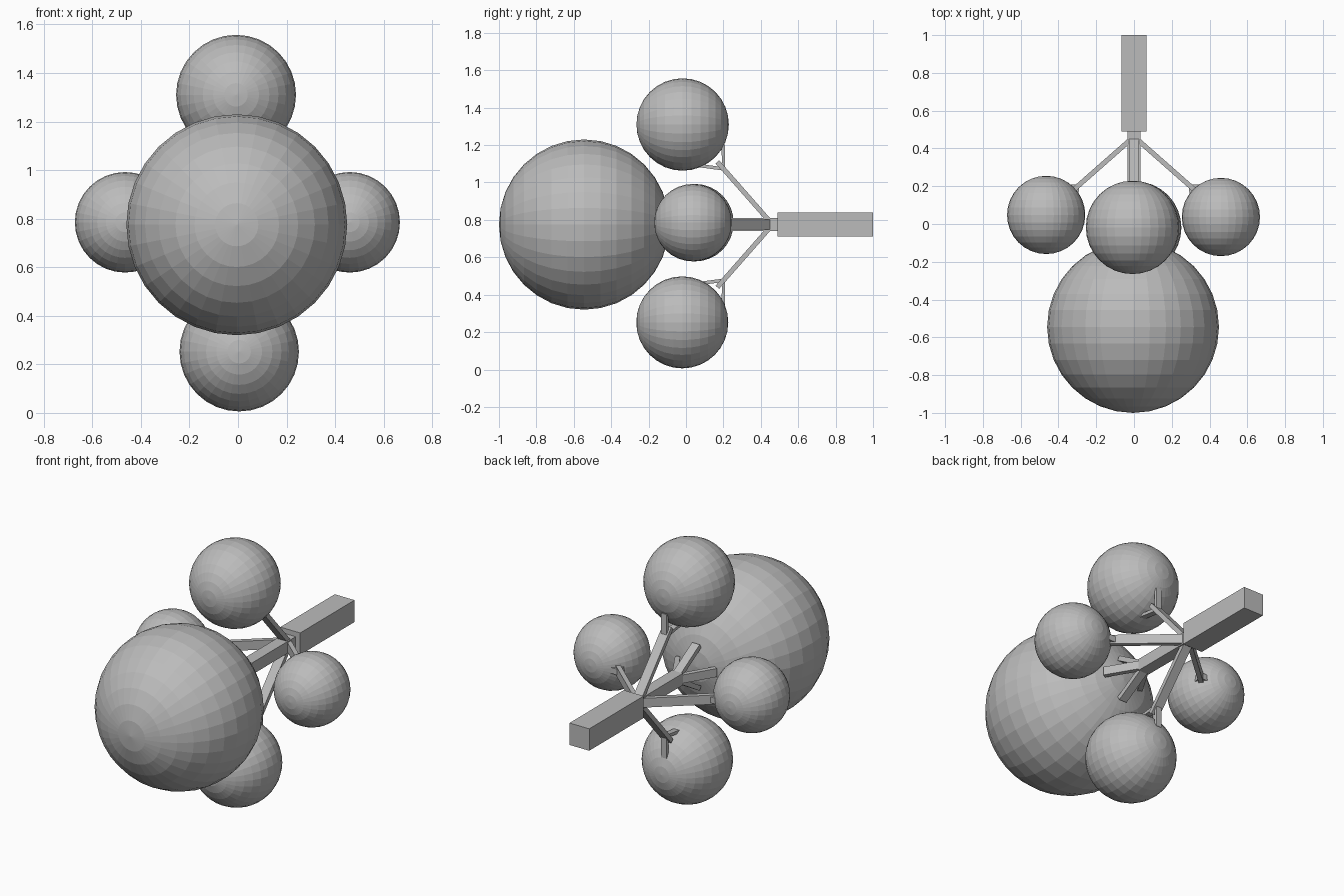
import bpy
from math import radians, sin, cos
from mathutils import Vector, Matrix

cube = bpy.data.objects.get("Cube")
if cube:
    bpy.data.objects.remove(cube)

grey = bpy.data.materials.new("plain_grey")
grey.use_nodes = True
grey.diffuse_color = (0.5, 0.5, 0.5, 1)
grey.node_tree.nodes["Principled BSDF"].inputs["Base Color"].default_value = (0.5, 0.5, 0.5, 1)

AXIS_Z = 0.775
FORWARD = Vector((0, -1, 0))


def finish(name):
    obj = bpy.context.object
    obj.name = name
    obj.data.materials.append(grey)
    return obj


def ball(name, centre, radius):
    """Flat-faced sphere with its poles along y."""
    bpy.ops.mesh.primitive_uv_sphere_add(segments=32, ring_count=16, radius=radius,
                                         location=centre, rotation=(radians(90), 0, 0))
    return finish(name)


def bar(name, start, end, width, thick, side):
    """Box from start to end; width runs along the side vector."""
    along = (end - start).normalized()
    third = along.cross(side).normalized()
    bpy.ops.mesh.primitive_cube_add(size=1)
    obj = finish(name)
    turn = Matrix((side, third, along)).transposed().to_4x4()
    obj.data.transform(Matrix.Diagonal((width, thick, (end - start).length, 1)))
    obj.data.transform(turn)
    obj.location = (start + end) / 2
    return obj


# Foliage
ball("foliage_main", (-0.005, -0.545, 0.775), 0.455)
ball("foliage_upper", (-0.008, -0.018, 1.31), 0.247)
ball("foliage_lower", (0.005, -0.02, 0.252), 0.246)
ball("foliage_right", (-0.465, 0.048, 0.785), 0.207)
ball("foliage_left", (0.46, 0.037, 0.785), 0.207)

# Trunk and central stem
X = Vector((1, 0, 0))
bar("trunk", Vector((0, 1, AXIS_Z)), Vector((0, 0.49, AXIS_Z)), 0.13, 0.13, X)
stem_end = Vector((0, 0.08, AXIS_Z))
bar("stem", Vector((0, 0.49, AXIS_Z)), stem_end, 0.07, 0.07, X)

# Four forked branches and the four twigs at the end of the stem
directions = {"upper": Vector((0, 0, 1)), "lower": Vector((0, 0, -1)),
              "left": Vector((1, 0, 0)), "right": Vector((-1, 0, 0))}
for label, out in directions.items():
    side = FORWARD.cross(out)
    start = Vector((0, 0.445, AXIS_Z)) + out * 0.02
    direction = (out * 0.75 + FORWARD * 0.66).normalized()
    end = start + direction * 0.42
    bar("branch_" + label, start, end, 0.055, 0.026, side)
    fork = start + direction * 0.37
    across = (out * 0.66 - FORWARD * 0.75).normalized()
    for twig, sign in (("outer", 1), ("inner", -1)):
        heading = direction * cos(radians(41)) + across * (sign * sin(radians(41)))
        bar("twig_" + label + "_" + twig, fork, fork + heading * 0.13, 0.035, 0.018, side)
    heading = FORWARD * 0.18 + out * 0.125
    bar("stem_twig_" + label, stem_end + Vector((0, 0.03, 0)),
        stem_end + heading, 0.05, 0.028, side)
